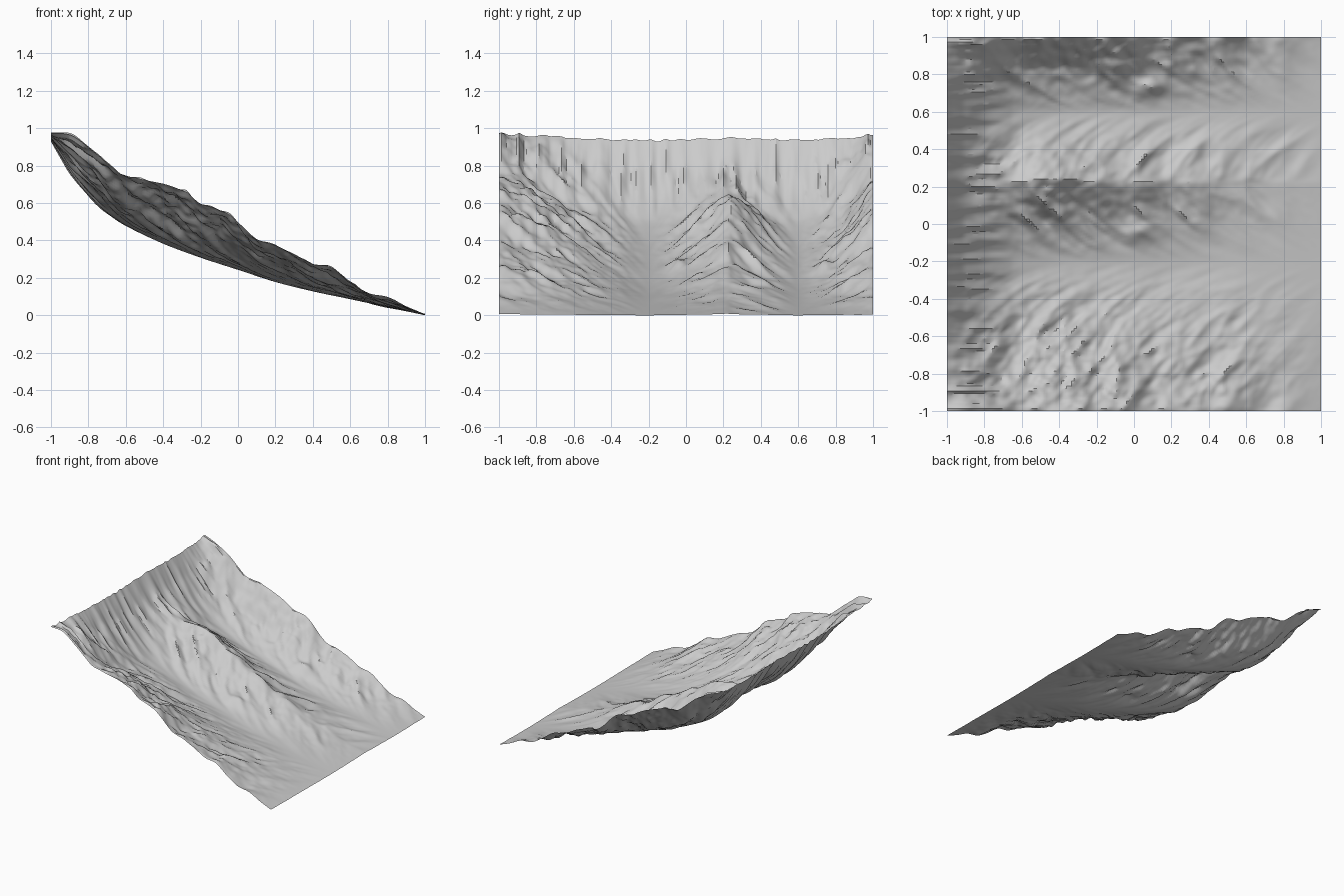
import bpy, bmesh, math
from mathutils import noise, Vector

if "Cube" in bpy.data.objects:
    bpy.data.objects.remove(bpy.data.objects["Cube"])

N = 150  # grid cells per side

# long profiles (x, z): valley floor, south crest, middle crest
FLOOR = [(-1, .935), (-.95, .85), (-.9, .765), (-.8, .635), (-.7, .545), (-.6, .48), (-.4, .385), (-.2, .31),
         (0, .245), (.2, .18), (.4, .13), (.6, .088), (.8, .045), (1, .002)]
SOUTH = [(-1, .975), (-.9, .96), (-.8, .89), (-.7, .81), (-.62, .755), (-.5, .725), (-.38, .7),
         (-.28, .66), (-.2, .6), (-.05, .54), (.1, .41), (.2, .375), (.3, .33), (.4, .275),
         (.5, .255), (.6, .18), (.7, .12), (.8, .1), (.9, .05), (1, .008)]
MIDDLE = [(-1, .95), (-.9, .80), (-.8, .72), (-.65, .65), (-.55, .64), (-.42, .61), (-.3, .54), (-.2, .49),
          (-.05, .4), (.05, .37), (.2, .27), (.3, .25), (.45, .17), (.6, .115), (.8, .055), (1, .01)]


def curve(pts, x):
    """Smooth interpolation through profile points"""
    i = 0
    while i < len(pts) - 2 and x > pts[i + 1][0]:
        i += 1
    def slope(k):
        a, b = pts[max(k - 1, 0)], pts[min(k + 1, len(pts) - 1)]
        return (b[1] - a[1]) / (b[0] - a[0])
    (x0, z0), (x1, z1) = pts[i], pts[i + 1]
    h = x1 - x0
    t = (x - x0) / h
    return (z0 * (2*t**3 - 3*t*t + 1) + slope(i) * h * (t**3 - 2*t*t + t)
            + z1 * (3*t*t - 2*t**3) + slope(i + 1) * h * (t**3 - t*t))


def ridged(a, b, c, octaves=3):
    """Sharp-crested noise, roughly -0.6 to 0.6"""
    total, gain = 0, 1
    for k in range(octaves):
        total += gain * (.5 - 1.6 * abs(noise.noise(Vector((a, b, c + 4.7 * k)))))
        a, b, gain = a * 2, b * 2, gain * .42
    return total


def height(x, y):
    # pick the wall: lateral distance t is 0 on the valley floor, 1 on the crest
    f = curve(FLOOR, x)
    if y < -.2:
        t, crest, power, seed, width = (-.2 - y) / .8, curve(SOUTH, x), 1.6, 1, .8
    elif y < .235:
        t, crest, power, seed, width = (y + .2) / .435, curve(MIDDLE, x), 1.8, 5, .435
    elif y < .6:
        t, crest, power, seed, width = (.6 - y) / .365, curve(MIDDLE, x), 1.7, 9, .365
    else:
        t, crest, power, seed, width = (y - .6) / .4, f + .9 * (curve(SOUTH, x) - f), 2, 13, .4
        crest += .04 * noise.noise(Vector((x * 5, 3, 7))) * (1 - x * x)
    relief = crest - f
    z = f + relief * t ** power
    # spurs running down the walls, bending downstream towards the floor
    s = x + .55 * width * math.log(t + .15)
    mask = t ** 1.3 * (1 - t) ** .5 * 1.9
    steep = min(1, (x + 1.05) * 2.5) * min(1, (1.05 - x) * 2.5)
    z += ridged(s * 4.5, y * 3, seed) * (relief * .24 + .028) * mask * steep
    # small roughness of the crests
    z += noise.noise(Vector((x * 17, y * 22, 40))) * relief * .08 * t * min(1, 12 * (1 - t) + .15)
    # gullies straight down the headwall
    head = max(0, min(1, (-.65 - x) / .2))
    z += ridged(x * 1.5, y * 11, 21, 2) * .05 * head * min(1, .3 + (x + 1) * 6)
    # two small knolls at spur ends
    for kx, ky, kh in ((.03, -.04, .03), (.09, .73, .05)):
        z += kh * math.exp(-((x - kx) ** 2 * .6 + (y - ky) ** 2 * 1.4) / .003)
    return max(0, min(.98, z))


# terrain sheet
bm = bmesh.new()
bmesh.ops.create_grid(bm, x_segments=N, y_segments=N, size=1)
for v in bm.verts:
    v.co.z = height(v.co.x, v.co.y)
low = min(v.co.z for v in bm.verts)
for v in bm.verts:
    v.co.z -= low
mesh = bpy.data.meshes.new("valley_terrain")
bm.to_mesh(mesh)
bm.free()
terrain = bpy.data.objects.new("valley_terrain", mesh)
bpy.context.collection.objects.link(terrain)
bpy.context.view_layer.objects.active = terrain
terrain.select_set(True)
bpy.ops.object.shade_smooth_by_angle(angle=math.radians(30))
